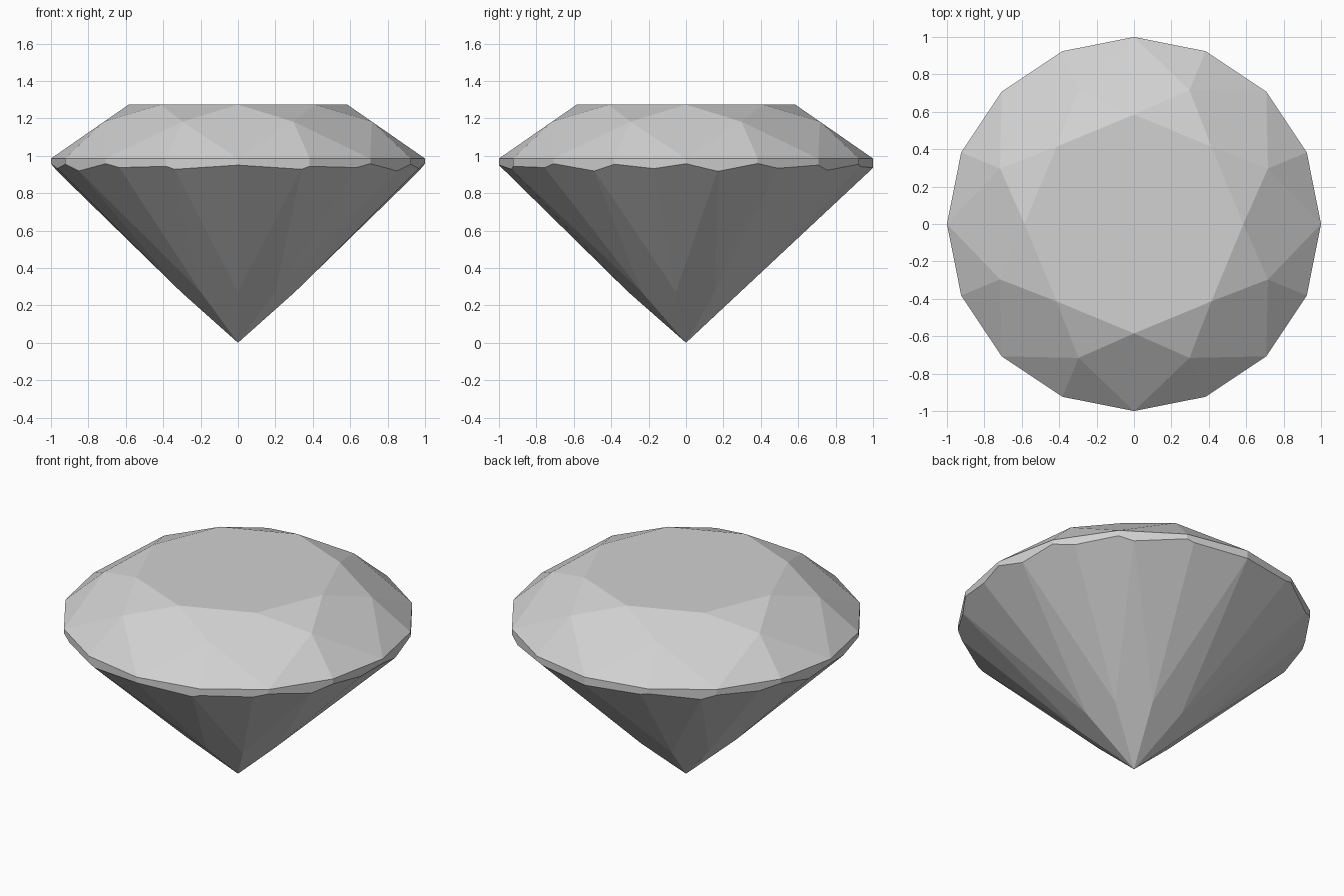
import bpy, bmesh
from math import cos, sin, radians
from mathutils import Vector
from mathutils.geometry import normal

cube = bpy.data.objects.get("Cube")
if cube:
    bpy.data.objects.remove(cube, do_unlink=True)

TABLE_R, TABLE_Z = 0.585, 1.273
MID_R = 0.775
GIRDLE_Z = 0.985
KINK_R, TIP_Z, LOWER_Z = 0.31, 0.935, 0.95
MAINS = 9
STEP = 360 / MAINS


def polar(r, deg, z):
    a = radians(deg)
    return Vector((r * cos(a), r * sin(a), z))


def ring(count, r, z, start=0):
    return [polar(r, start + 360 * i / count, z) for i in range(count)]


# Crown: table, star, kite and upper girdle facets, on a sixteen-sided girdle
slope = (TABLE_Z - GIRDLE_Z) / (1 - TABLE_R)
mid_z = TABLE_Z - slope * (MID_R * cos(radians(22.5)) - TABLE_R)
points = (ring(8, TABLE_R, TABLE_Z) + ring(8, MID_R, mid_z, 22.5)
          + ring(16, 1, GIRDLE_Z) + ring(16, 1, -0.2))
bm = bmesh.new()
for p in points:
    bm.verts.new(p)
bmesh.ops.convex_hull(bm, input=bm.verts[:])


def cut(a, b, c):
    """Grind one flat pavilion facet through three points."""
    n = normal(a, b, c)
    if n.z > 0:
        n = -n
    bmesh.ops.bisect_plane(bm, geom=bm.verts[:] + bm.edges[:] + bm.faces[:],
                           dist=1e-5, plane_co=a, plane_no=n, clear_outer=True)
    rim = [e for e in bm.edges if e.is_boundary]
    if rim:
        bmesh.ops.holes_fill(bm, edges=rim, sides=0)


# Pavilion: pairs of lower girdle facets, then the main facets to the culet
culet = Vector((0, 0, 0))
kink_z = TIP_Z * KINK_R * cos(radians(STEP / 2))
for i in range(MAINS):
    ang = -90 + STEP * i
    for side in (-1, 1):
        cut(polar(KINK_R, ang, kink_z), polar(1, ang, LOWER_Z),
            polar(1, ang + side * STEP / 2, TIP_Z))
for i in range(MAINS):
    ang = -90 + STEP * i
    cut(culet, polar(KINK_R, ang, kink_z), polar(KINK_R, ang + STEP, kink_z))

# Merge coplanar triangles into whole facets
bmesh.ops.remove_doubles(bm, verts=bm.verts[:], dist=1e-4)
bmesh.ops.dissolve_limit(bm, angle_limit=radians(0.3),
                         verts=bm.verts[:], edges=bm.edges[:])
bmesh.ops.recalc_face_normals(bm, faces=bm.faces[:])

mesh = bpy.data.meshes.new("cut_gem")
bm.to_mesh(mesh)
bm.free()
gem = bpy.data.objects.new("cut_gem", mesh)
bpy.context.collection.objects.link(gem)

# Plain grey
grey = bpy.data.materials.new("light_grey")
grey.use_nodes = True
colour = (0.64, 0.64, 0.64, 1)
grey.diffuse_color = colour
grey.node_tree.nodes["Principled BSDF"].inputs["Base Color"].default_value = colour
mesh.materials.append(grey)
